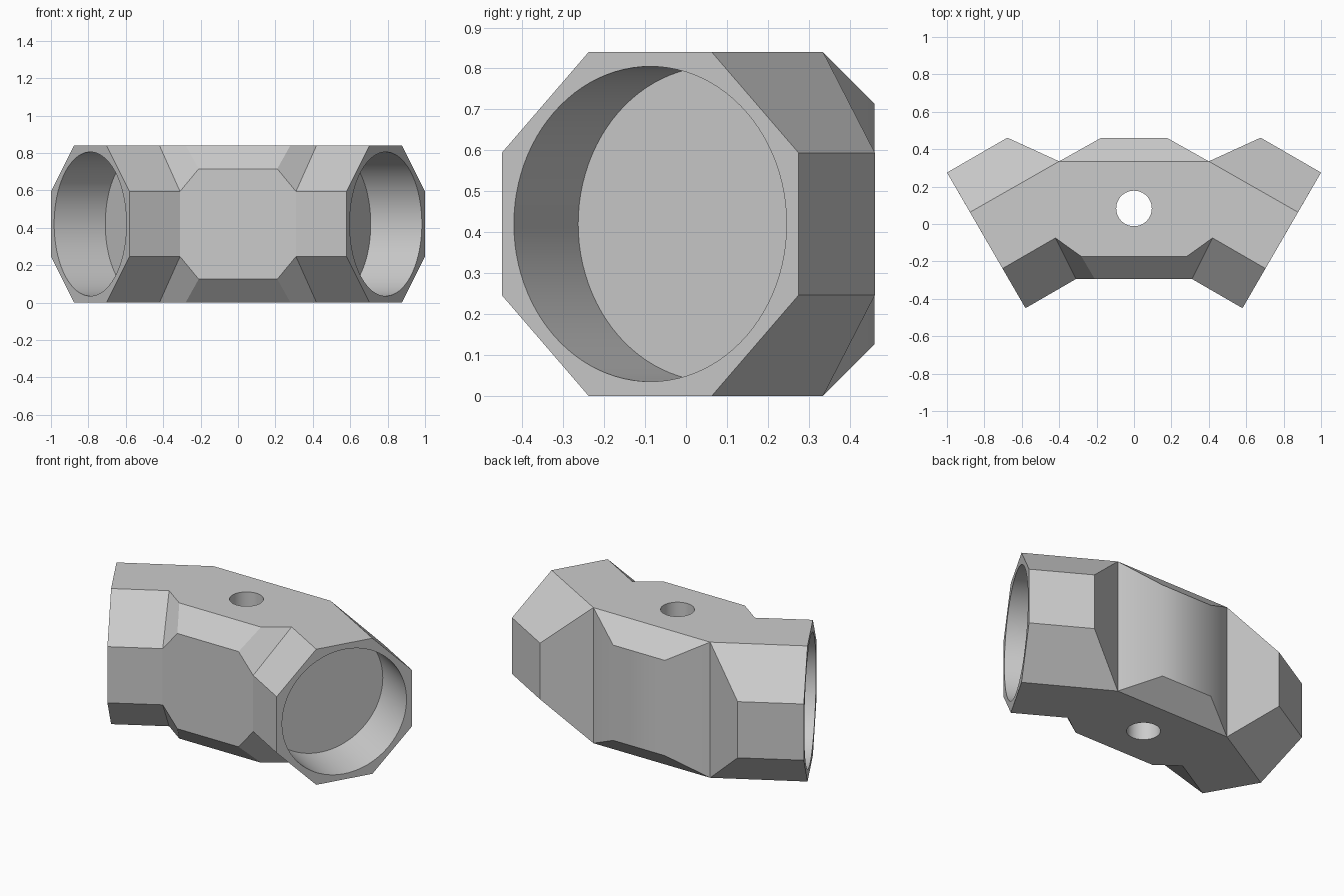
import bpy, bmesh, math
from mathutils import Vector

cube = bpy.data.objects.get("Cube")
if cube:
    bpy.data.objects.remove(cube, do_unlink=True)

grey = bpy.data.materials.new("light_grey")
grey.use_nodes = True
colour = (0.6, 0.6, 0.6, 1)
grey.diffuse_color = colour
grey.node_tree.nodes["Principled BSDF"].inputs["Base Color"].default_value = colour

HALF = 0.42             # half height, octagon apothem
SIDE = 0.174            # half of one octagon side
EDGE = 0.295            # half height of the chamfered middle block

# Corners of one quarter of the angled fitting (left side, upper half)
corners = {
    # top face
    "end_top_front": (0.703, -0.238, HALF), "end_top_back": (0.877, 0.063, HALF),
    "notch_top": (0.40, 0.335, HALF), "mid_top_back": (0, 0.335, HALF),
    "mid_top_front": (0, -0.175, HALF), "block_top": (0.28, -0.175, HALF),
    "crease_top": (0.42, -0.0745, HALF),
    # arm sides
    "end_front": (0.58, -0.45, SIDE), "end_back": (1, 0.275, SIDE),
    "arm_back": (0.677, 0.4615, SIDE), "crease": (0.31, -0.294, SIDE),
    # middle block
    "block_front": (0.21, -0.294, EDGE), "mid_front": (0, -0.294, EDGE),
    "block_back": (0.177, 0.46, EDGE), "mid_back": (0, 0.46, EDGE),
}
# A trailing 0 drops a corner to the mid-height plane
faces = [
    # top and arm end
    "end_top_front end_top_back notch_top mid_top_back mid_top_front block_top crease_top",
    "end_front0 end_back0 end_back end_top_back end_top_front end_front",
    # back of the arm and its angled cut
    "end_top_back end_back arm_back notch_top",
    "end_back0 arm_back0 arm_back end_back",
    "arm_back0 notch_top0 notch_top arm_back",
    # back of the middle block
    "notch_top0 block_back0 block_back notch_top",
    "notch_top block_back mid_back mid_top_back",
    "block_back0 mid_back0 mid_back block_back",
    # front of the arm
    "crease0 end_front0 end_front crease",
    "end_front end_top_front crease_top crease",
    # front of the middle block
    "crease crease_top block_top block_front",
    "block_front block_top mid_top_front mid_front",
    "mid_front0 crease0 crease block_front mid_front",
]

bm = bmesh.new()
verts = {}


def corner(name):
    if name not in verts:
        x, y, z = corners[name.rstrip("0")]
        verts[name] = bm.verts.new((x, y, 0 if name.endswith("0") else z))
    return verts[name]


for face in faces:
    bm.faces.new([corner(n) for n in face.split()])

# Mirror the quarter to the other side, then to the lower half
for axis in "XZ":
    bmesh.ops.mirror(bm, geom=bm.verts[:] + bm.edges[:] + bm.faces[:],
                     axis=axis, merge_dist=0.0005)
bmesh.ops.remove_doubles(bm, verts=bm.verts[:], dist=0.0005)
bmesh.ops.recalc_face_normals(bm, faces=bm.faces[:])
bmesh.ops.dissolve_limit(bm, angle_limit=math.radians(1),
                         verts=bm.verts[:], edges=bm.edges[:])
bmesh.ops.translate(bm, verts=bm.verts[:], vec=(0, 0, HALF))
mesh = bpy.data.meshes.new("angled_fitting")
bm.to_mesh(mesh)
bm.free()
mesh.materials.append(grey)
body = bpy.data.objects.new("angled_fitting", mesh)
bpy.context.collection.objects.link(body)


def bore(name, centre, axis, radius, length):
    """Cut a round hole of the given length centred on a point."""
    bpy.ops.mesh.primitive_cylinder_add(
        vertices=96, radius=radius, depth=length, location=centre,
        rotation=Vector(axis).to_track_quat("Z", "Y").to_euler())
    cutter = bpy.context.object
    cutter.name = name
    cutter.hide_render = True
    cutter.data.materials.append(grey)
    bpy.context.view_layer.objects.active = body
    cut = body.modifiers.new(name, "BOOLEAN")
    cut.operation = "DIFFERENCE"
    cut.solver = "EXACT"
    cut.object = cutter
    bpy.ops.object.modifier_apply(modifier=name)
    bpy.data.objects.remove(cutter, do_unlink=True)


# Sockets in both arm ends, and the screw hole through the middle
DEPTH = 0.315
for side in (1, -1):
    bore("socket", (side * 0.79, -0.0875, HALF),
         (side * math.cos(math.radians(30)), -0.5, 0), 0.385, 2 * DEPTH)
bore("screw_hole", (0, 0.083, HALF), (0, 0, 1), 0.095, 2)

# Smooth bores and gently rounded back, crisp facets elsewhere
bpy.ops.object.select_all(action="DESELECT")
body.select_set(True)
bpy.context.view_layer.objects.active = body
bpy.ops.object.shade_smooth_by_angle(angle=math.radians(29.6))
